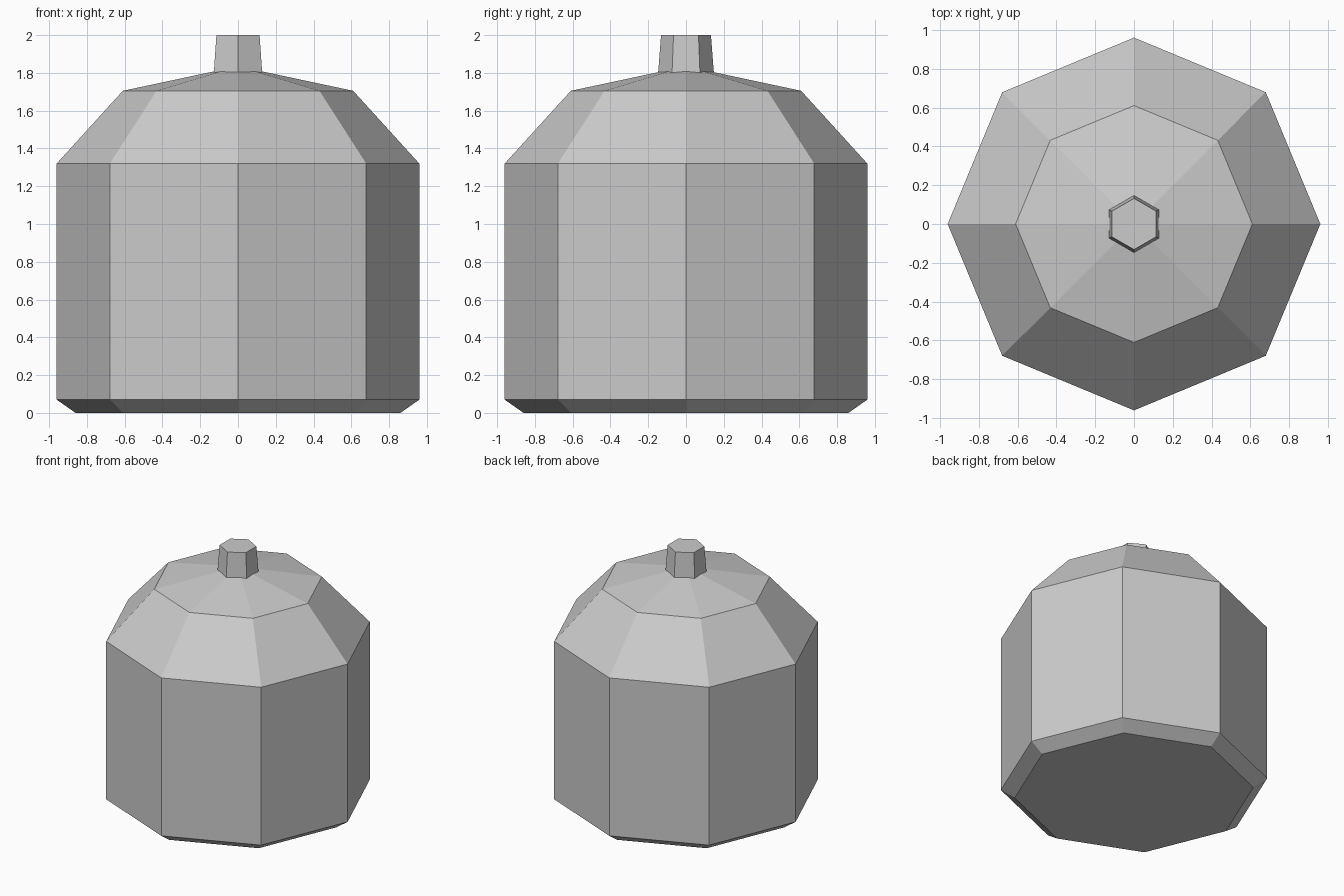
import bpy
import bmesh
from math import sin, cos, tau

cube = bpy.data.objects.get("Cube")
if cube:
    bpy.data.objects.remove(cube, do_unlink=True)

grey = bpy.data.materials.new("light_grey")
grey.use_nodes = True
colour = (0.6, 0.6, 0.6, 1)
grey.diffuse_color = colour
grey.node_tree.nodes["Principled BSDF"].inputs["Base Color"].default_value = colour


def lathe(name, sides, start, profile, apex=None):
    """Flat-sided solid from (radius, z) rings, closed by a flat cap or an apex."""
    bm = bmesh.new()
    rings = []
    for r, z in profile:
        angles = [(start + i / sides) * tau for i in range(sides)]
        rings.append([bm.verts.new((r * cos(a), r * sin(a), z)) for a in angles])
    bm.faces.new(rings[0][::-1])
    for low, high in zip(rings, rings[1:]):
        for i in range(sides):
            j = (i + 1) % sides
            bm.faces.new((low[i], low[j], high[j], high[i]))
    top = rings[-1]
    if apex is None:
        bm.faces.new(top)
    else:
        tip = bm.verts.new((0, 0, apex))
        for i in range(sides):
            bm.faces.new((top[i], top[(i + 1) % sides], tip))
    mesh = bpy.data.meshes.new(name)
    bm.to_mesh(mesh)
    bm.free()
    mesh.materials.append(grey)
    obj = bpy.data.objects.new(name, mesh)
    bpy.context.collection.objects.link(obj)
    return obj


# Octagonal body: bevelled foot, straight wall, sloped shoulder, shallow cone
lathe("body", 8, 0, [(0.86, 0), (0.96, 0.07), (0.96, 1.32), (0.61, 1.705)], apex=1.835)

# Tapered hexagonal stem sunk slightly into the cone
lathe("stem", 6, 1 / 12, [(0.148, 1.795), (0.132, 2.0)])
